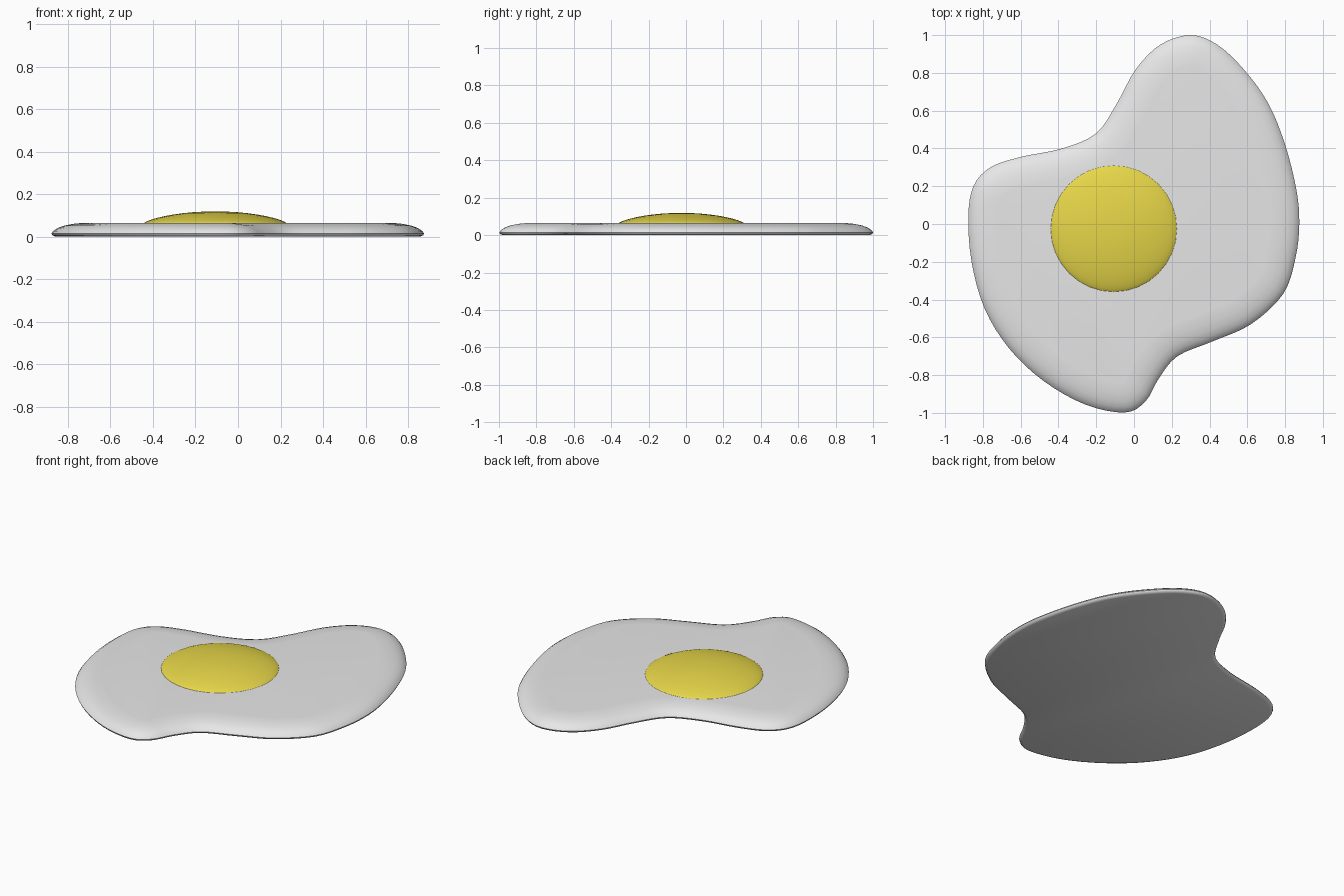
import bpy, bmesh, math
from mathutils import Vector

cube = bpy.data.objects.get("Cube")
if cube:
    bpy.data.objects.remove(cube, do_unlink=True)


def make_material(name, color):
    mat = bpy.data.materials.new(name)
    mat.use_nodes = True
    mat.diffuse_color = color
    mat.node_tree.nodes["Principled BSDF"].inputs["Base Color"].default_value = color
    return mat


def loft(name, rings, mat):
    """Skin a stack of closed rings, bottom to top, and cap both ends."""
    bm = bmesh.new()
    loops = [[bm.verts.new(p) for p in ring] for ring in rings]
    count = len(loops[0])
    for low, high in zip(loops, loops[1:]):
        for i in range(count):
            j = (i + 1) % count
            bm.faces.new((low[i], low[j], high[j], high[i]))
    bm.faces.new(loops[0][::-1])
    bm.faces.new(loops[-1])
    mesh = bpy.data.meshes.new(name)
    bm.to_mesh(mesh)
    bm.free()
    mesh.materials.append(mat)
    obj = bpy.data.objects.new(name, mesh)
    bpy.context.collection.objects.link(obj)
    bpy.ops.object.select_all(action="DESELECT")
    obj.select_set(True)
    bpy.context.view_layer.objects.active = obj
    bpy.ops.object.shade_smooth_by_angle(angle=math.radians(50))
    return obj


def smooth_outline(points, steps):
    """Closed spline through the points."""
    pts = [Vector(p) for p in points]
    n = len(pts)
    out = []
    for i in range(n):
        a, b, c, d = (pts[(i + k) % n] for k in (-1, 0, 1, 2))
        for s in range(steps):
            t = s / steps
            out.append(0.5 * (2 * b + (c - a) * t + (2 * a - 5 * b + 4 * c - d) * t**2
                              + (3 * b - a - 3 * c + d) * t**3))
    return out


def inset_ring(outline, inset, z):
    """Move the outline inwards along its normals."""
    n = len(outline)
    ring = []
    for i, p in enumerate(outline):
        along = (outline[(i + 1) % n] - outline[i - 1]).normalized()
        ring.append((p.x - along.y * inset, p.y + along.x * inset, z))
    return ring


white = make_material("egg white", (0.8, 0.8, 0.8, 1))
yellow = make_material("yolk yellow", (0.85, 0.72, 0.07, 1))

# Egg white: irregular puddle with a rounded rim, counter-clockwise outline
outline = smooth_outline([
    (0.875, 0), (0.86, 0.18), (0.8, 0.42), (0.71, 0.64), (0.58, 0.82), (0.44, 0.95),
    (0.3, 1), (0.14, 0.95), (0.01, 0.82), (-0.09, 0.64), (-0.2, 0.48), (-0.38, 0.4),
    (-0.6, 0.355), (-0.76, 0.3), (-0.85, 0.2), (-0.877, 0.04), (-0.86, -0.2),
    (-0.79, -0.45), (-0.66, -0.66), (-0.48, -0.83), (-0.26, -0.955), (-0.05, -0.998),
    (0.06, -0.94), (0.13, -0.82), (0.23, -0.7), (0.42, -0.62), (0.62, -0.53),
    (0.79, -0.37), (0.855, -0.18)], 4)
rim = [(0.02, 0), (0.004, 0.006), (0, 0.015), (0.008, 0.026), (0.03, 0.041),
       (0.06, 0.052), (0.1, 0.06), (0.14, 0.064), (0.16, 0.065)]
loft("egg_white", [inset_ring(outline, d, z) for d, z in rim], white)

# Yolk: shallow dome resting on the white
radius, height, sides, levels = 0.335, 0.055, 32, 10
rings = []
for k in range(levels):
    r = math.cos(k / levels * math.pi / 2)
    z = 0.064 + height * (1 - r**2) ** 0.75
    rings.append([(-0.107 + radius * r * math.cos(a), -0.025 + radius * r * math.sin(a), z)
                  for a in (math.tau * i / sides for i in range(sides))])
loft("yolk", rings, yellow)
